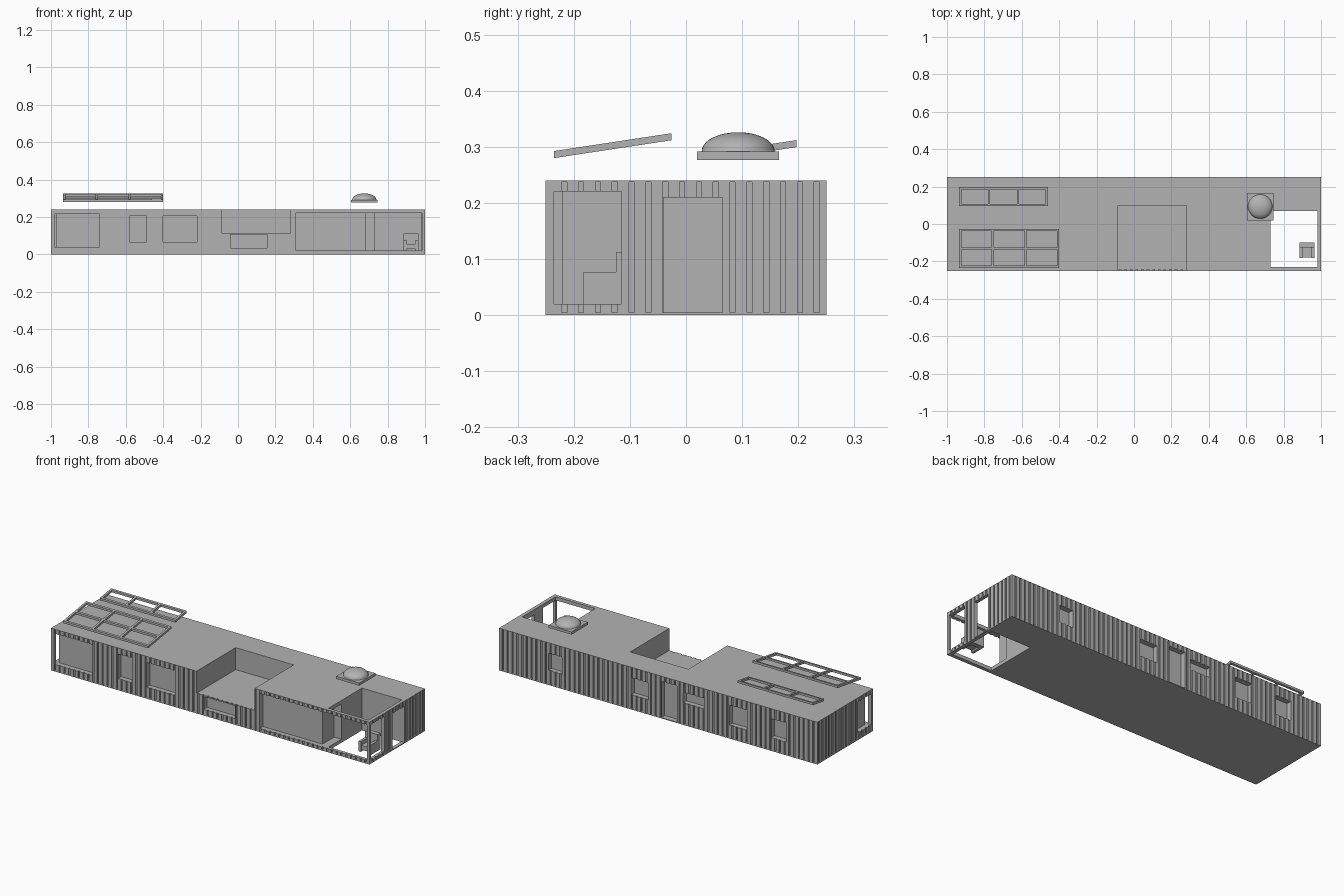
import bpy, bmesh, math
from mathutils import Matrix, Vector

scene_cube = bpy.data.objects.get("Cube")
if scene_cube:
    bpy.data.objects.remove(scene_cube, do_unlink=True)

# One neutral colour for everything
grey = bpy.data.materials.new("neutral_grey")
grey.use_nodes = True
colour = (0.45, 0.45, 0.45, 1)
grey.diffuse_color = colour
grey.node_tree.nodes["Principled BSDF"].inputs["Base Color"].default_value = colour


def add_box(bm, x0, x1, y0, y1, z0, z1):
    size = Matrix.Diagonal((x1 - x0, y1 - y0, z1 - z0, 1))
    centre = Vector((x0 + x1, y0 + y1, z0 + z1)) / 2
    bmesh.ops.create_cube(bm, size=1, matrix=Matrix.Translation(centre) @ size)


def finish(name, bm):
    mesh = bpy.data.meshes.new(name)
    bm.to_mesh(mesh)
    bm.free()
    mesh.materials.append(grey)
    obj = bpy.data.objects.new(name, mesh)
    bpy.context.collection.objects.link(obj)
    return obj


def boxes(name, *parts):
    bm = bmesh.new()
    for part in parts:
        add_box(bm, *part)
    return finish(name, bm)


def cut(target, *parts):
    cutter = boxes("cutter", *parts)
    cutter.hide_render = True
    mod = target.modifiers.new("cut", 'BOOLEAN')
    mod.operation = 'DIFFERENCE'
    mod.solver = 'EXACT'
    mod.object = cutter
    bpy.context.view_layer.objects.active = target
    bpy.ops.object.modifier_apply(modifier=mod.name)
    bpy.data.objects.remove(cutter, do_unlink=True)


# Container body with corrugated walls
body = boxes("container_body", (-1, 1, -.25, .25, 0, .24))
GROOVE, STEP, WIDE = .006, .03, .0045
grooves = []
for side in (-1, 1):
    for k in range(66):
        x = -.975 + k * STEP
        wall = sorted((side * (.25 - GROOVE), side * .26))
        grooves.append((x - WIDE, x + WIDE, *wall, .005, .237))
    for k in range(16):
        y = -.217 + k * STEP
        wall = sorted((side * (1 - GROOVE), side * 1.01))
        grooves.append((*wall, y - WIDE, y + WIDE, .005, .237))
cut(body, *grooves)

# Roof terrace and open corner deck
cut(body, (-.085, .28, -.3, .10, .115, .3))
cut(body, (.73, .98, -.23, .07, -.1, .3))

# Front windows: x range, z range
DEPTH = .03
for x0, x1, z0, z1 in ((-.98, -.74, .04, .215), (-.58, -.49, .065, .205),
                       (-.40, -.22, .065, .205), (-.04, .155, .035, .107),
                       (.31, .985, .02, .22)):
    cut(body, (x0, x1, -.3, DEPTH - .25, z0, z1))

# Corner openings in both ends and the deck door
cut(body, (-1.1, DEPTH - 1, -.235, -.115, .04, .215))
cut(body, (.685, 1.1, -.235, -.115, .02, .22))
cut(body, (.9, 1.1, -.04, .065, .005, .21))

# Back windows and back door
for x0, x1, z0, z1 in ((.605, .69, .083, .18), (.06, .17, .083, .18),
                       (-.12, -.02, .005, .21), (-.283, -.157, .125, .185),
                       (-.553, -.447, .076, .19), (-.805, -.71, .075, .183)):
    cut(body, (x0, x1, .25 - DEPTH, .3, z0, z1))


# Tilted open panel frames
def panel_frame(name, x0, x1, y0, y1, z0, columns, rows):
    bar, thick, slope = .012, .0125, .152
    bm = bmesh.new()
    for i in range(columns + 1):
        x = x0 + (x1 - x0 - bar) * i / columns
        add_box(bm, x, x + bar, y0, y1, z0, z0 + thick)
    for j in range(rows + 1):
        y = y0 + (y1 - y0 - bar) * j / rows
        for i in range(columns):
            span = (x1 - x0 - bar) / columns
            add_box(bm, x0 + span * i + bar, x0 + span * (i + 1),
                    y, y + bar, z0, z0 + thick)
    for v in bm.verts:
        v.co.z += (v.co.y - y0) * slope
    return finish(name, bm)


panel_frame("front_panel_frame", -.935, -.40, -.235, -.026, .28, 3, 2)
panel_frame("rear_panel_frame", -.935, -.46, .095, .197, .284, 3, 1)

# Skylight base and dome
boxes("skylight_base", (.603, .747, .02, .166, .277, .292))
bm = bmesh.new()
bmesh.ops.create_uvsphere(bm, u_segments=40, v_segments=24, radius=1)
bmesh.ops.bisect_plane(bm, geom=bm.verts[:] + bm.edges[:] + bm.faces[:],
                       plane_co=(0, 0, 0), plane_no=(0, 0, 1), clear_inner=True)
bmesh.ops.transform(bm, verts=bm.verts[:],
                    matrix=Matrix.Translation((.675, .093, .292)) @
                    Matrix.Diagonal((.065, .065, .034, 1)))
dome = finish("skylight_dome", bm)
for poly in dome.data.polygons:
    poly.use_smooth = True

# Deck armchair
boxes("armchair",
      (.885, .90, -.183, -.125, .02, .077),
      (.95, .965, -.183, -.125, .02, .077),
      (.90, .95, -.178, -.125, .03, .055),
      (.885, .965, -.125, -.10, .02, .113))
